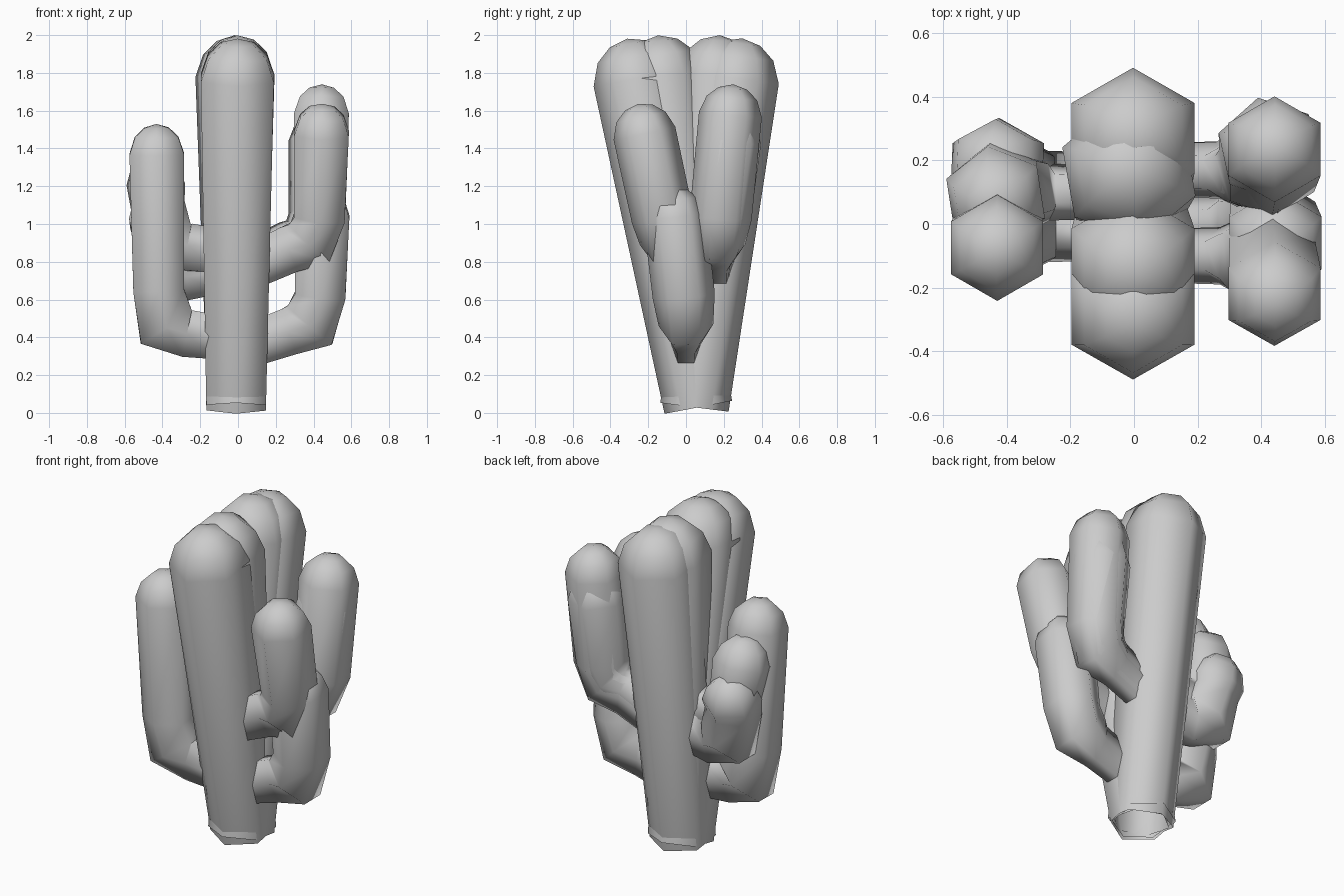
import bpy, bmesh, math
from mathutils import Vector

if "Cube" in bpy.data.objects:
    bpy.data.objects.remove(bpy.data.objects["Cube"])

SIDES = 6
# dome rings: (fraction of dome height, fraction of radius)
DOME = [(0.55, 0.80), (0.87, 0.45)]


def stem(name, path, radii, dome_h, twist=0.0):
    """Open hexagonal tube along a path with a rounded tip; radii are (across y, in plane)."""
    pts = [Vector(p) for p in path]
    radii = list(radii)
    tip_dir = (pts[-1] - pts[-2]).normalized()
    end, (ry, rn) = pts[-1], radii[-1]
    tans = []
    for i in range(len(pts)):
        a, b = pts[max(i - 1, 0)], pts[min(i + 1, len(pts) - 1)]
        tans.append((b - a).normalized())
    tans[-1] = tip_dir
    for h, f in DOME:
        pts.append(end + tip_dir * dome_h * h)
        radii.append((ry * f, rn * f))
        tans.append(tip_dir)

    bm = bmesh.new()
    rings = []
    for p, t, (r1, r2) in zip(pts, tans, radii):
        u = Vector((0, 1, 0))
        u = (u - t * u.dot(t)).normalized()
        v = t.cross(u)
        ring = []
        for k in range(SIDES):
            a = 2 * math.pi * k / SIDES + twist
            ring.append(bm.verts.new(p + u * r1 * math.cos(a) + v * r2 * math.sin(a)))
        rings.append(ring)
    for lo, hi in zip(rings, rings[1:]):
        for k in range(SIDES):
            j = (k + 1) % SIDES
            bm.faces.new((lo[k], lo[j], hi[j], hi[k]))
    tip = bm.verts.new(end + tip_dir * dome_h)
    for k in range(SIDES):
        bm.faces.new((rings[-1][k], rings[-1][(k + 1) % SIDES], tip))
    for f in bm.faces:
        f.smooth = True
    me = bpy.data.meshes.new(name)
    bm.to_mesh(me)
    bm.free()
    ob = bpy.data.objects.new(name, me)
    bpy.context.collection.objects.link(ob)
    return ob


def trunk(name, base_y, top, base_r=0.182, twist=0.0):
    base = (-0.01, base_y, 0.03)
    stem(name, [base, top], [(base_r, base_r), (0.223, 0.223)], 0.215, twist)


def arm(name, side, root_y, root_z, top, lift=0.06, elbow=0.17, twist=0.0):
    """Side arm: leaves the trunk, bends upward and ends at the tip position."""
    x, y, z = top
    shoulder = z - 0.16
    bend = root_z + min(0.25, (shoulder - root_z) * 0.7)
    by = root_y + (y - root_y) * 0.2
    path = [(side * 0.10, root_y, root_z),
            (side * 0.27, root_y, root_z + lift),
            (side * 0.38, root_y, root_z + lift + 0.035),
            (side * (x - 0.01), by, bend),
            (side * x, y, shoulder)]
    radii = [(0.085, 0.135), (0.09, 0.145), (0.145, elbow),
             (0.165, 0.155), (0.167, 0.167)]
    stem(name, path, radii, 0.16, twist)


# Trunks fanning out from a shared foot
trunk("trunk_front", 0.065, (-0.003, -0.27, 1.77))
trunk("trunk_mid_front", 0.06, (-0.003, -0.125, 1.785), 0.168)
trunk("trunk_mid_back", 0.05, (-0.016, 0.165, 1.785), 0.16, math.radians(10))
trunk("trunk_back", 0.045, (-0.003, 0.27, 1.77))

# Left arms
arm("left_arm_tall", -1, -0.03, 0.40, (0.43, -0.075, 1.53), 0.02, 0.185)
arm("left_arm_middle", -1, 0.10, 0.85, (0.435, 0.08, 1.37), 0.02, 0.17, math.radians(8))
arm("left_arm_short", -1, 0.14, 0.75, (0.43, 0.175, 1.18), -0.03, 0.18)

# Right arms
arm("right_arm_low", 1, 0.0, 0.37, (0.445, -0.06, 1.2), 0.06, 0.18)
arm("right_arm_front", 1, -0.10, 0.785, (0.442, -0.22, 1.64), 0.08)
arm("right_arm_back", 1, 0.17, 0.785, (0.442, 0.235, 1.74), 0.08)
arm("right_arm_back_inner", 1, 0.17, 0.80, (0.425, 0.235, 1.60), 0.08, 0.17, math.radians(12))
